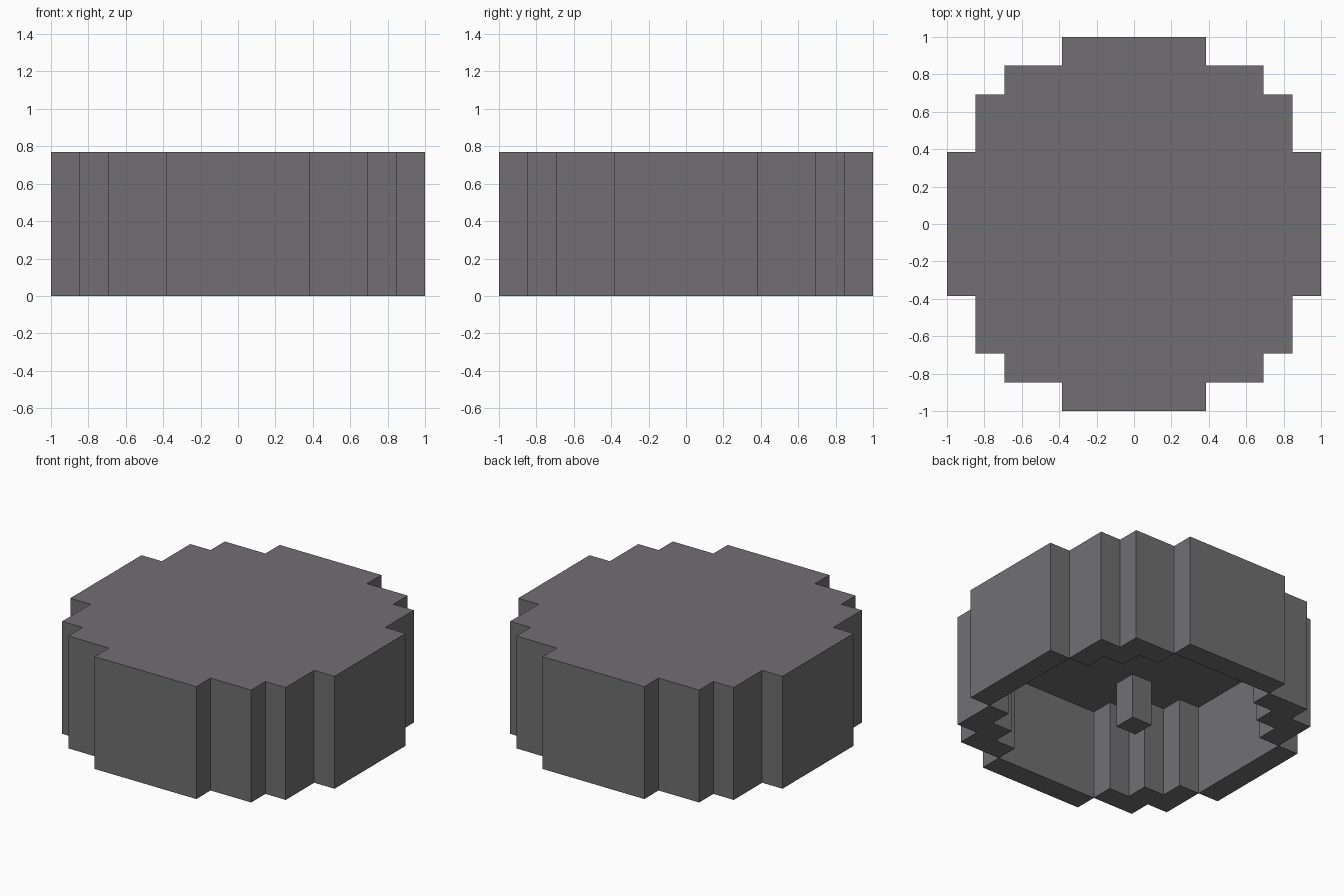
import bpy
import bmesh

if "Cube" in bpy.data.objects:
    bpy.data.objects.remove(bpy.data.objects["Cube"], do_unlink=True)

U = 2 / 13  # one block unit
HEIGHT, CEILING, POST_TOP = 5, 4, 2

grey = bpy.data.materials.new("stone_grey")
grey.use_nodes = True
colour = (0.165, 0.159, 0.168, 1)
grey.diffuse_color = colour
grey.node_tree.nodes["Principled BSDF"].inputs["Base Color"].default_value = colour

# Stepped outlines for one quarter, in block units
OUTER = [(6.5, -2.5), (6.5, 2.5), (5.5, 2.5), (5.5, 4.5),
         (4.5, 4.5), (4.5, 5.5), (2.5, 5.5)]
INNER = [(5.5, -2.5), (5.5, 2.5), (4.5, 2.5), (4.5, 3.5),
         (3.5, 3.5), (3.5, 4.5), (2.5, 4.5)]


def turn(points, quarters):
    for _ in range(quarters):
        points = [(-y, x) for x, y in points]
    return points


def full_loop(quarter):
    return [p for q in range(4) for p in turn(quarter, q)]


def flat(bm, points, z):
    return bm.faces.new([bm.verts.new((x * U, y * U, z * U)) for x, y in points])


def walls(bm, loop, z0, z1):
    for (ax, ay), (bx, by) in zip(loop, loop[1:] + loop[:1]):
        corners = [(ax, ay, z0), (bx, by, z0), (bx, by, z1), (ax, ay, z1)]
        bm.faces.new([bm.verts.new([c * U for c in p]) for p in corners])


def finish(bm, name):
    bmesh.ops.remove_doubles(bm, verts=bm.verts, dist=U / 100)
    bmesh.ops.recalc_face_normals(bm, faces=bm.faces)
    mesh = bpy.data.meshes.new(name)
    bm.to_mesh(mesh)
    bm.free()
    mesh.materials.append(grey)
    obj = bpy.data.objects.new(name, mesh)
    bpy.context.collection.objects.link(obj)
    return obj


# Hollow stepped drum, open underneath
bm = bmesh.new()
outer, inner = full_loop(OUTER), full_loop(INNER)
walls(bm, outer, 0, HEIGHT)
walls(bm, inner, 0, CEILING)
flat(bm, outer, HEIGHT)
flat(bm, inner, CEILING)

# Bottom rim: a straight bar and a stepped corner per quarter
bar = OUTER[:2] + INNER[1::-1]
corner = OUTER[2:] + INNER[:1:-1]
for q in range(4):
    flat(bm, turn(bar, q), 0)
    flat(bm, turn(corner, q), 0)
finish(bm, "drum_shell")

# Small square post in the middle of the hollow
bm = bmesh.new()
square = full_loop([(0.5, 0.5)])
walls(bm, square, 0, POST_TOP)
flat(bm, square, 0)
flat(bm, square, POST_TOP)
finish(bm, "centre_post")
